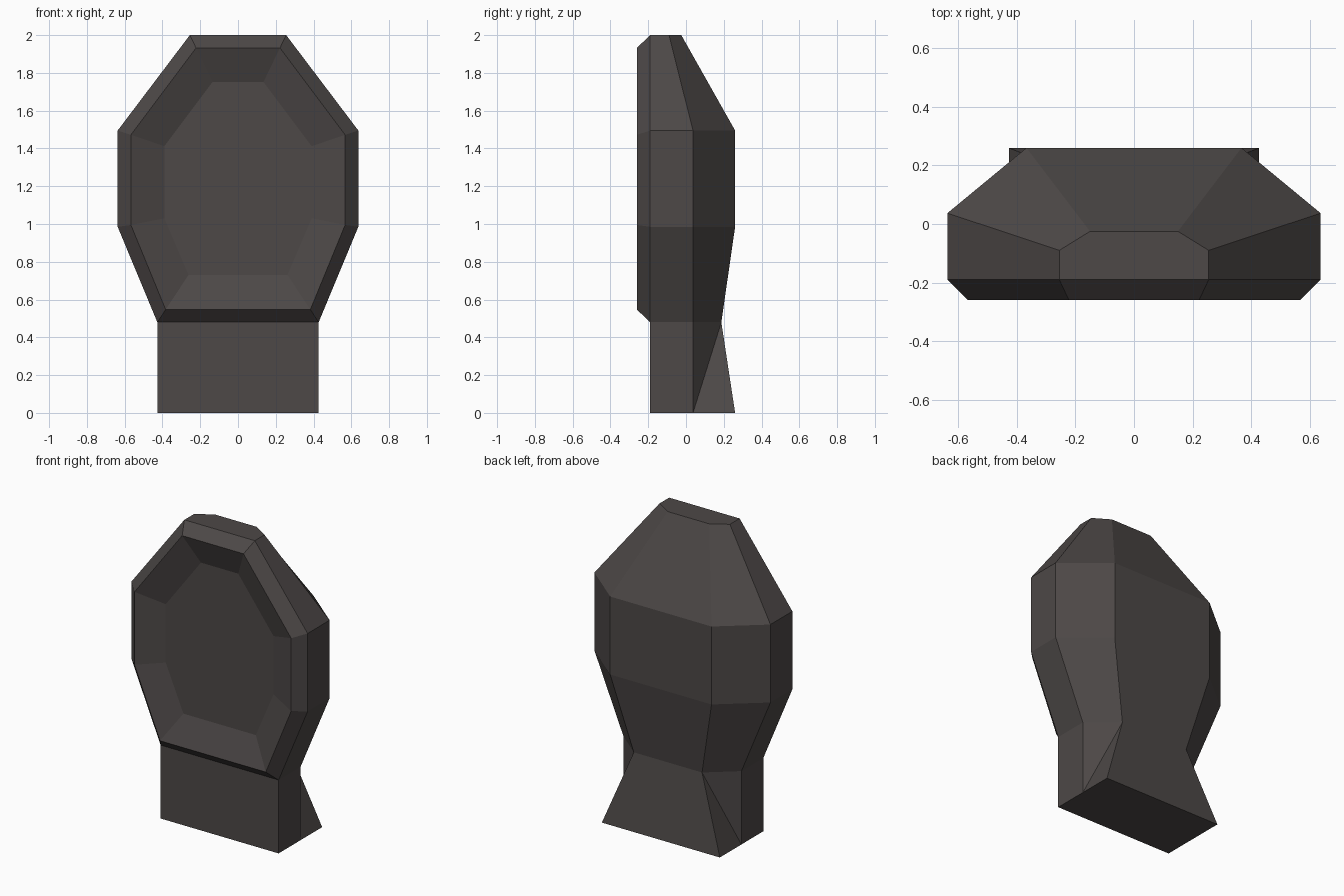
import bpy, bmesh

if "Cube" in bpy.data.objects:
    bpy.data.objects.remove(bpy.data.objects["Cube"])

FRONT = -0.19   # plane of neck front and recess floor
RIM = -0.26     # foremost ridge of the front frame

mat = bpy.data.materials.new("dark warm grey")
mat.diffuse_color = (0.074, 0.065, 0.063, 1)
mat.use_nodes = True
mat.node_tree.nodes["Principled BSDF"].inputs["Base Color"].default_value = mat.diffuse_color

bm = bmesh.new()

# Shell: stacked six-sided cross-sections
# (z, side half width, side back y, back half width, back y)
levels = [
    (0.0, 0.427, 0.037, 0.427, 0.26),
    (0.48, 0.427, 0.037, 0.247, 0.187),
    (0.985, 0.637, 0.037, 0.367, 0.26),
    (1.495, 0.637, 0.037, 0.367, 0.26),
    (2.0, 0.255, -0.09, 0.15, -0.025),
]
rings = []
for z, a, s, b, t in levels:
    half = [(a, FRONT), (a, s), (b, t)]
    pts = half + [(-x, y) for x, y in reversed(half)]
    rings.append([bm.verts.new((x, y, z)) for x, y in pts])

for k in range(4):
    lo, up = rings[k], rings[k + 1]
    for i in range(5):
        if k == 0 and i == 1:      # flared neck corners are folded
            bm.faces.new((lo[1], lo[2], up[2]))
            bm.faces.new((lo[1], up[2], up[1]))
        elif k == 0 and i == 3:
            bm.faces.new((lo[3], lo[4], up[3]))
            bm.faces.new((lo[4], up[4], up[3]))
        else:
            bm.faces.new((lo[i], lo[i + 1], up[i + 1], up[i]))

# Neck front, base and crown
bm.faces.new((rings[0][5], rings[0][0], rings[1][0], rings[1][5]))
bm.faces.new(rings[0][::-1])
bm.faces.new(rings[4])


# Front frame: bevelled octagonal ridge around a sunken panel
def octagon(half, y):
    pts = half + [(-x, z) for x, z in reversed(half)]
    return [bm.verts.new((x, y, z)) for x, z in pts]


outer = [r[0] for r in rings[1:]] + [r[5] for r in rings[:0:-1]]
ridge = octagon([(0.383, 0.547), (0.567, 0.995), (0.567, 1.472), (0.222, 1.932)], RIM)
floor = octagon([(0.262, 0.73), (0.39, 1.03), (0.39, 1.412), (0.135, 1.752)], FRONT)
for p, q in ((outer, ridge), (ridge, floor)):
    for i in range(8):
        j = (i + 1) % 8
        bm.faces.new((p[i], p[j], q[j], q[i]))
bm.faces.new(floor)

bmesh.ops.recalc_face_normals(bm, faces=bm.faces[:])
mesh = bpy.data.meshes.new("head_and_neck")
bm.to_mesh(mesh)
bm.free()
mesh.materials.append(mat)
obj = bpy.data.objects.new("head_and_neck", mesh)
bpy.context.collection.objects.link(obj)
